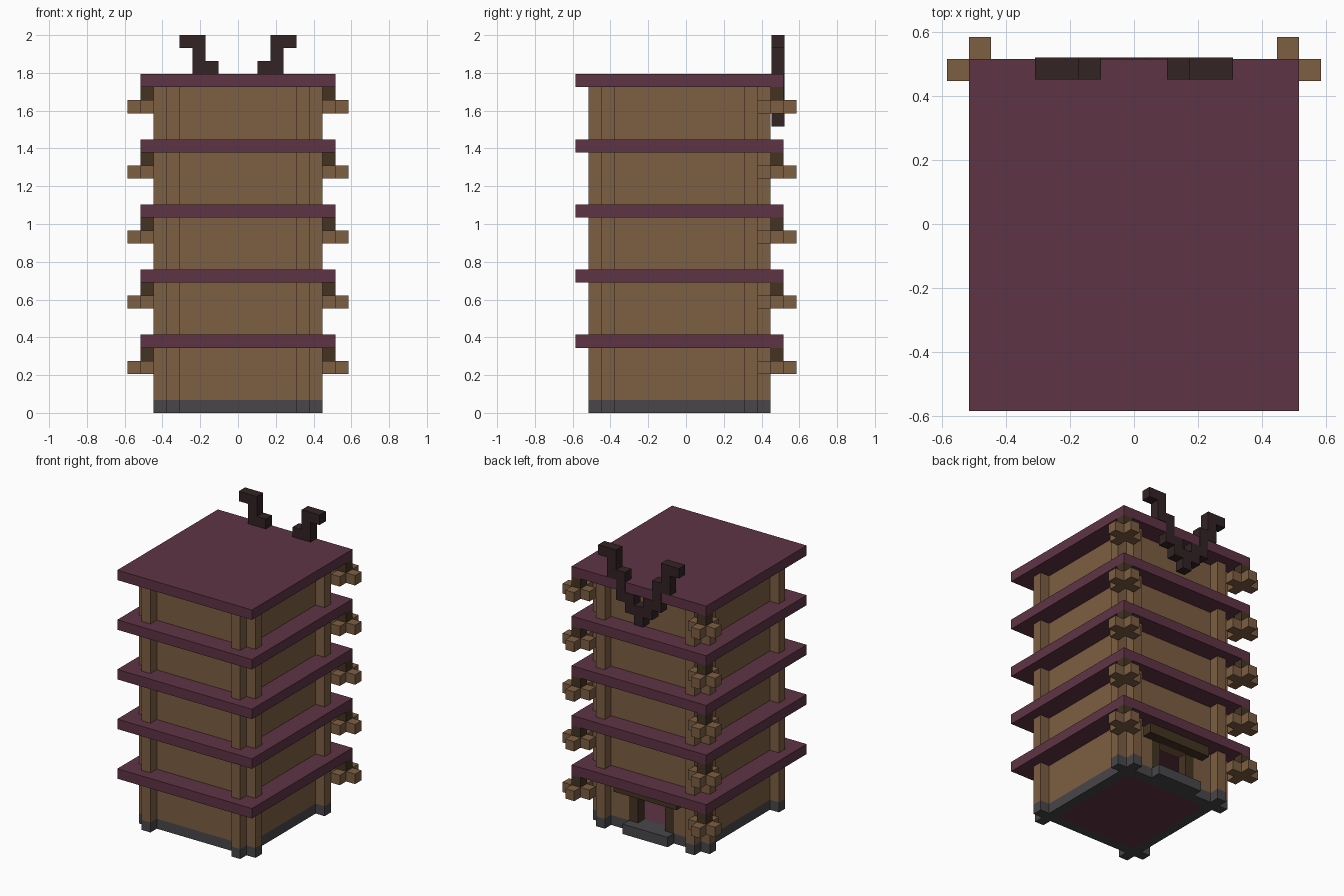
import bpy, bmesh
from mathutils import Vector

cube = bpy.data.objects.get("Cube")
if cube:
    bpy.data.objects.remove(cube, do_unlink=True)

U = 2 / 29  # one building block


def material(name, rgb):
    lin = [((c / 255 + 0.055) / 1.055) ** 2.4 for c in rgb] + [1]
    m = bpy.data.materials.new(name)
    m.use_nodes = True
    m.diffuse_color = lin
    m.node_tree.nodes["Principled BSDF"].inputs["Base Color"].default_value = lin
    return m


wood = material("brown wood", (125, 94, 66))
dark_wood = material("dark brown wood", (68, 51, 34))
maroon = material("maroon planks", (95, 52, 69))
stone = material("dark grey stone", (72, 70, 73))
black = material("blackish brown", (51, 35, 36))


def part(name, mat, boxes):
    """One object from boxes given as (x range, y range, z range) in blocks."""
    bm = bmesh.new()
    for box in boxes:
        verts = bmesh.ops.create_cube(bm, size=1)["verts"]
        lo, hi = (Vector([r[i] for r in box]) for i in (0, 1))
        for v in verts:
            v.co = Vector([(a + b) / 2 + c * (b - a) for a, b, c in zip(lo, hi, v.co)]) * U
    mesh = bpy.data.meshes.new(name)
    bm.to_mesh(mesh)
    bm.free()
    mesh.materials.append(mat)
    obj = bpy.data.objects.new(name, mesh)
    bpy.context.collection.objects.link(obj)
    return obj


def cell(x, y, z):
    return ((x - .5, x + .5), (y - .5, y + .5), (z, z + 1))


def plus(x, y, z):
    """Plus-shaped prism around a block centre."""
    return [((x - 1.5, x + 1.5), (y - .5, y + .5), z),
            ((x - .5, x + .5), (y - 1.5, y - .5), z),
            ((x - .5, x + .5), (y + .5, y + 1.5), z)]


def corners(z):
    return [b for x in (-5, 5) for y in (-6, 5) for b in plus(x, y, z)]


def side_walls(z):
    return [(x, (-5.5, 4.5), z) for x in ((-5.5, -4.5), (4.5, 5.5))]


def front_wall(z):
    return ((-4.5, 4.5), (-6.5, -5.5), z)


def back_wall(z):
    return ((-4.5, 4.5), (4.5, 5.5), z)


# Stone footing, door step and inner floor
ground = (0, 1)
part("stone_base", stone, corners(ground) + side_walls(ground)
     + [front_wall(ground), back_wall(ground)])
part("door_step", stone, [((-2.5, 2.5), (5.5, 6.5), ground)])
part("ground_floor", maroon, [((-4.5, 4.5), (-5.5, 4.5), ground)])

# Five storeys with walls, corner pillars, eaves and rear brackets
for i in range(5):
    top = 5 * (i + 1)
    z = (top - 4, top)
    n = f"_{i + 1}"
    walls = side_walls(z) + [front_wall(z)]
    if i:
        walls.append(back_wall(z))
    else:
        walls += [(x, (4.5, 5.5), z) for x in ((-4.5, -2.5), (2.5, 4.5))]
        walls.append(((-2.5, 2.5), (4.5, 5.5), (4, 5)))
    part("walls" + n, wood, walls)
    part("corner_pillars" + n, wood, corners(z))
    part("roof_slab" + n, maroon, [((-7.5, 7.5), (-8.5, 7.5), (top, top + 1))])
    for side, x in (("left", 7), ("right", -7)):
        part(f"bracket_{side}" + n, wood, plus(x, 7, (top - 2, top - 1)))
        part(f"bracket_hanger_{side}" + n, dark_wood, [cell(x, 7, top - 1)])

# Rear doorway
part("door_posts", dark_wood, [(x, (4.5, 5.5), (1, 4)) for x in ((-2.5, -1.5), (1.5, 2.5))])
part("door_canopy", dark_wood, [((-3.5, 3.5), (5.5, 6.5), (4, 5))])

# Horned ornament on the rear edge of the top roof, mirrored about the middle
half = [(0, 22), (0, 23), (1, 23), (1, 24), (2, 24), (2, 25),
        (2, 26), (3, 26), (3, 27), (3, 28), (4, 28)]
horns = {(s * x, z) for s in (-1, 1) for x, z in half}
ornament = part("horn_ornament", black, [cell(x, 7, z) for x, z in sorted(horns)])
ornament.location.y = 0.004
